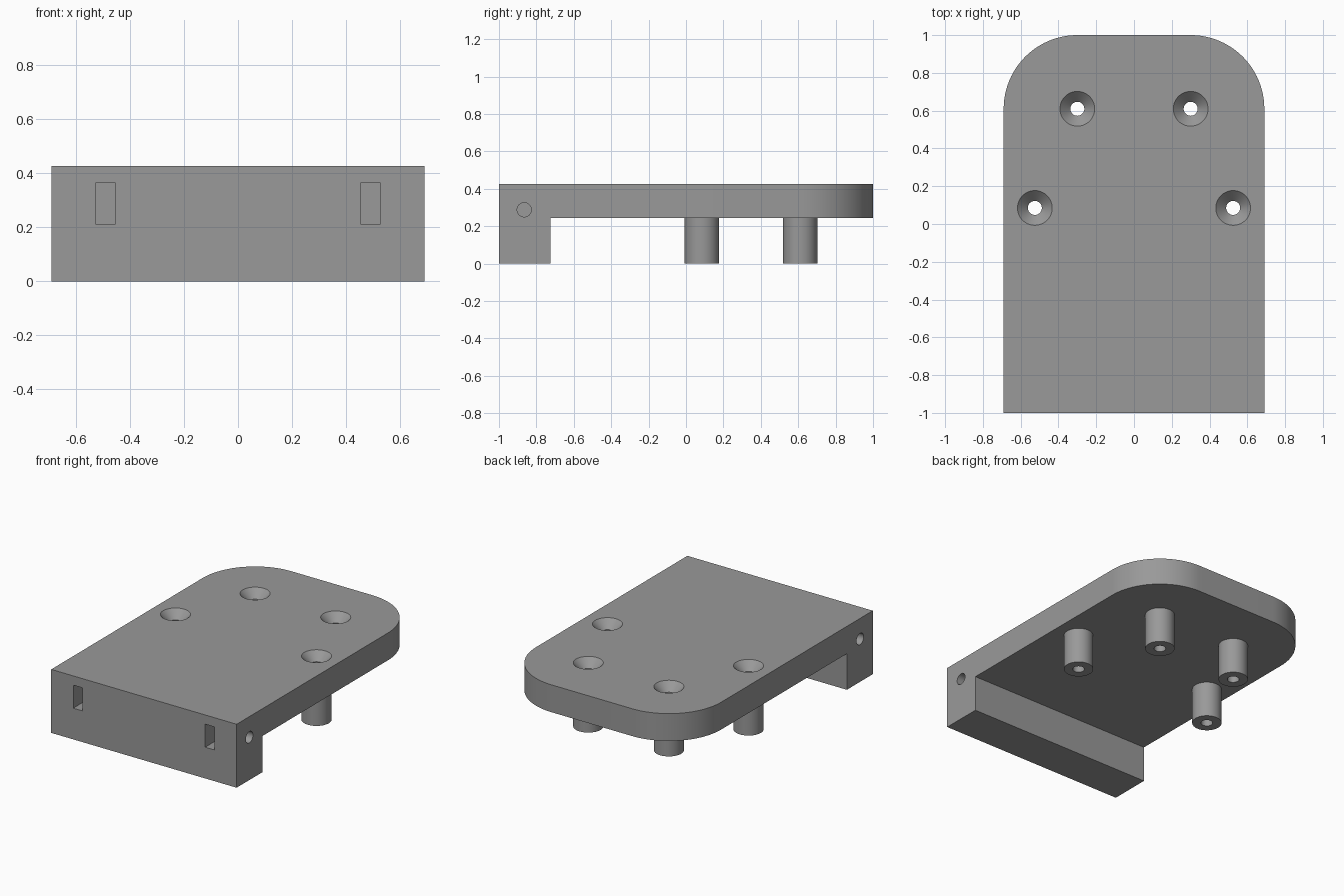
import bpy, bmesh, math
from mathutils import Matrix, Vector

if "Cube" in bpy.data.objects:
    bpy.data.objects.remove(bpy.data.objects["Cube"])

W, TOP, UNDER, LIP_Y = 0.69, 0.427, 0.243, -0.725
CORNER_R = 0.39
POST_R, BORE_R, SINK_D = 0.092, 0.037, 0.055
POSTS = [(s * x, y) for x, y in ((0.30, 0.61), (0.525, 0.085)) for s in (-1, 1)]

grey = bpy.data.materials.new("mid_grey")
grey.diffuse_color = (0.32, 0.32, 0.32, 1)
grey.use_nodes = True
grey.node_tree.nodes["Principled BSDF"].inputs["Base Color"].default_value = grey.diffuse_color


def new_object(name, bm):
    bmesh.ops.recalc_face_normals(bm, faces=bm.faces)
    mesh = bpy.data.meshes.new(name)
    bm.to_mesh(mesh)
    bm.free()
    mesh.materials.append(grey)
    ob = bpy.data.objects.new(name, mesh)
    bpy.context.collection.objects.link(ob)
    return ob


def prism(name, points, offset):
    """Extrude a closed outline of 3D points."""
    bm = bmesh.new()
    face = bm.faces.new([bm.verts.new(p) for p in points])
    ext = bmesh.ops.extrude_face_region(bm, geom=[face])["geom"]
    bmesh.ops.translate(bm, vec=Vector(offset),
                        verts=[v for v in ext if isinstance(v, bmesh.types.BMVert)])
    return new_object(name, bm)


def box(name, lo, hi):
    pts = [(lo[0], lo[1], lo[2]), (hi[0], lo[1], lo[2]),
           (hi[0], hi[1], lo[2]), (lo[0], hi[1], lo[2])]
    return prism(name, pts, (0, 0, hi[2] - lo[2]))


def lathe(name, profile, x, y, segments=48):
    """Spin an (r, z) profile around a vertical axis at x, y."""
    bm = bmesh.new()
    rings = [[bm.verts.new((x + r * math.cos(a), y + r * math.sin(a), z))
              for a in (2 * math.pi * i / segments for i in range(segments))]
             for r, z in profile]
    for a, b in zip(rings, rings[1:]):
        for i in range(segments):
            j = (i + 1) % segments
            bm.faces.new((a[i], a[j], b[j], b[i]))
    bm.faces.new(rings[0])
    bm.faces.new(rings[-1])
    return new_object(name, bm)


def combine(target, tool, operation):
    bpy.context.view_layer.objects.active = target
    mod = target.modifiers.new(operation.lower(), 'BOOLEAN')
    mod.operation, mod.object, mod.solver = operation, tool, 'EXACT'
    bpy.ops.object.modifier_apply(modifier=mod.name)
    bpy.data.objects.remove(tool)


# Plate with two rounded back corners
outline = [(-W, -1, UNDER), (W, -1, UNDER)]
for sx, start in ((1, 0), (-1, 90)):
    for i in range(25):
        a = math.radians(start + 90 * i / 24)
        outline.append((sx * (W - CORNER_R) + CORNER_R * math.cos(a),
                        1 - CORNER_R + CORNER_R * math.sin(a), UNDER))
body = prism("mounting_plate", outline, (0, 0, TOP - UNDER))

# Front lip
combine(body, box("front_lip", (-W, -1, 0), (W, LIP_Y, TOP)), 'UNION')

# Hollow posts with countersunk screw holes
for x, y in POSTS:
    combine(body, lathe("post", [(POST_R, 0), (POST_R, 0.3)], x, y), 'UNION')
for x, y in POSTS:
    flare = POST_R + 0.01 * (POST_R - BORE_R) / SINK_D
    combine(body, lathe("screw_hole", [(BORE_R, -0.05), (BORE_R, TOP - SINK_D),
                                       (flare, TOP + 0.01)], x, y), 'DIFFERENCE')

# Nut slots in the front and screw holes in the sides
for s in (-1, 1):
    x0, x1 = sorted((s * 0.456, s * 0.526))
    combine(body, box("nut_slot", (x0, -1.1, 0.21), (x1, -0.785, 0.365)), 'DIFFERENCE')
    circle = [(s * 0.40, -0.865 + 0.038 * math.cos(a), 0.288 + 0.038 * math.sin(a))
              for a in (2 * math.pi * i / 40 for i in range(40))]
    combine(body, prism("side_hole", circle, (s * 0.4, 0, 0)), 'DIFFERENCE')

# Smooth curved walls, keep hard edges
bpy.ops.object.select_all(action='DESELECT')
body.select_set(True)
bpy.context.view_layer.objects.active = body
bpy.ops.object.shade_smooth_by_angle(angle=math.radians(30))
